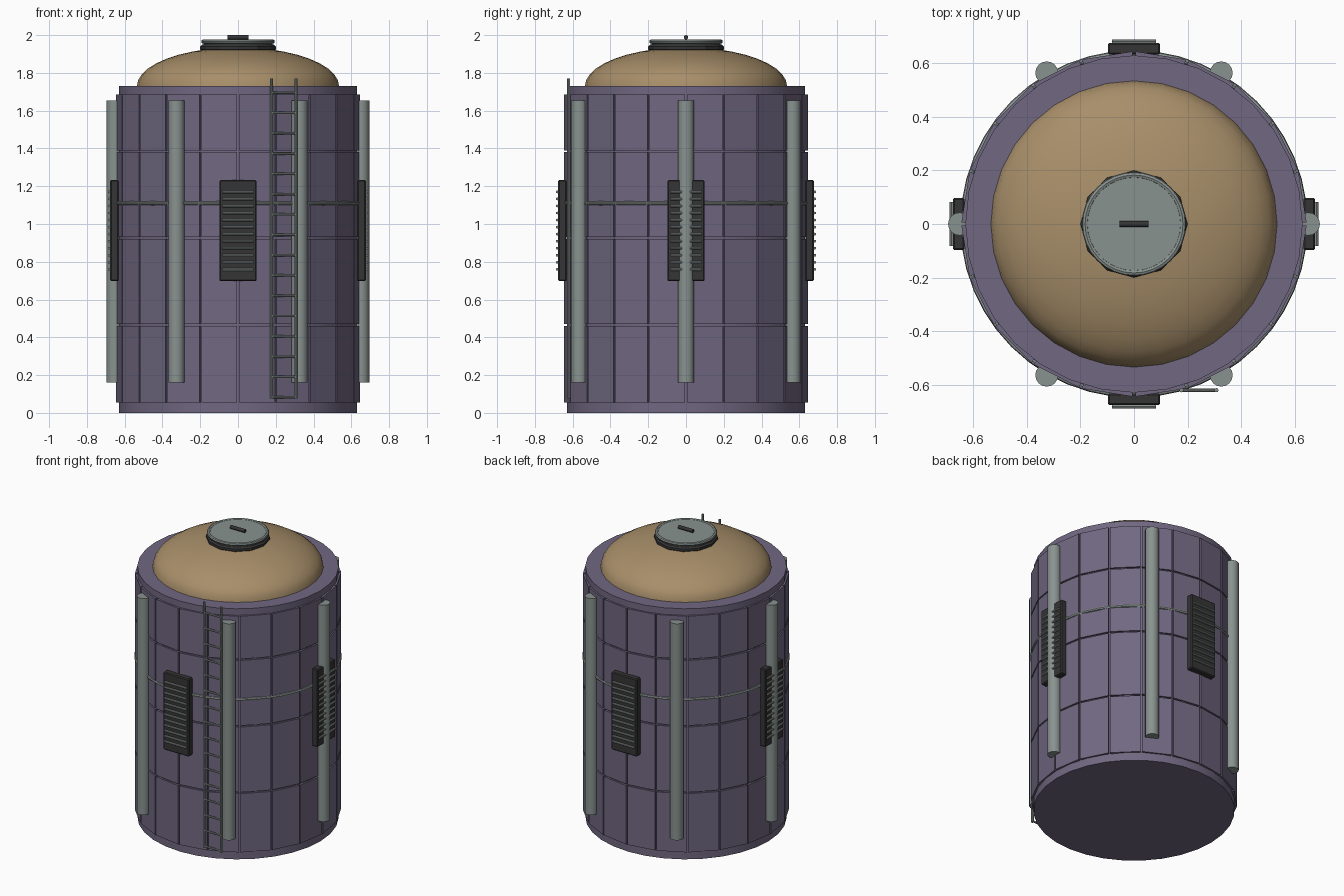
import bpy, bmesh, math
from mathutils import Vector, Matrix

if "Cube" in bpy.data.objects:
    bpy.data.objects.remove(bpy.data.objects["Cube"])


def material(name, rgb):
    m = bpy.data.materials.new(name)
    m.diffuse_color = (*rgb, 1)
    m.use_nodes = True
    m.node_tree.nodes["Principled BSDF"].inputs["Base Color"].default_value = m.diffuse_color
    return m


PURPLE = material("dusty purple", (0.165, 0.138, 0.222))
TAN = material("tan", (0.39, 0.272, 0.142))
GREY = material("pale grey", (0.25, 0.29, 0.275))
DARK = material("charcoal", (0.035, 0.035, 0.035))


def finish(bm, name, mat, smooth=True):
    bmesh.ops.recalc_face_normals(bm, faces=bm.faces)
    me = bpy.data.meshes.new(name)
    bm.to_mesh(me)
    bm.free()
    ob = bpy.data.objects.new(name, me)
    bpy.context.collection.objects.link(ob)
    me.materials.append(mat)
    if smooth:
        bpy.ops.object.select_all(action='DESELECT')
        ob.select_set(True)
        bpy.context.view_layer.objects.active = ob
        bpy.ops.object.shade_smooth_by_angle(angle=math.radians(35))
    return ob


def add_rod(bm, a, b, r, sides):
    """Capped cylinder between two points."""
    a, b = Vector(a), Vector(b)
    d = b - a
    rot = Vector((0, 0, 1)).rotation_difference(d).to_matrix().to_4x4()
    bmesh.ops.create_cone(bm, cap_ends=True, segments=sides, radius1=r, radius2=r,
                          depth=d.length, matrix=Matrix.Translation((a + b) / 2) @ rot)


def lathe(name, profile, sides, mat, closed=False, smooth=True):
    """Revolve (radius, z) points about z; closed joins last point to first."""
    bm = bmesh.new()
    rings = []
    for r, z in profile:
        if r < 1e-5:
            rings.append([bm.verts.new((0, 0, z))] * sides)
        else:
            rings.append([bm.verts.new((r * math.cos(t), r * math.sin(t), z))
                          for t in (2 * math.pi * i / sides for i in range(sides))])
    pairs = list(zip(rings, rings[1:]))
    if closed:
        pairs.append((rings[-1], rings[0]))
    for lo, hi in pairs:
        for i in range(sides):
            j = (i + 1) % sides
            bm.faces.new(list(dict.fromkeys((lo[i], lo[j], hi[j], hi[i]))))
    return finish(bm, name, mat, smooth)


def circle(R, z, r, n=8):
    return [(R + r * math.cos(2 * math.pi * k / n), z + r * math.sin(2 * math.pi * k / n))
            for k in range(n)]


# Tank core
lathe("tank_core", [(0, 0), (0.63, 0), (0.63, 1.73), (0, 1.73)], 32, PURPLE)

# Cladding panels: 20 columns, 4 rows, narrow gaps between
bm = bmesh.new()
levels = [0.05, 0.465, 0.925, 1.385, 1.69]
gap = 0.005
for z0, z1 in zip(levels, levels[1:]):
    for i in range(20):
        t0 = math.radians(18 * i) + gap / 0.645
        t1 = math.radians(18 * (i + 1)) - gap / 0.645
        v = [bm.verts.new((r * math.cos(t), r * math.sin(t), z))
             for z in (z0 + gap, z1 - gap)
             for r, t in ((0.61, t0), (0.645, t0), (0.645, t1), (0.61, t1))]
        for f in ((0, 1, 2, 3), (4, 5, 6, 7), (0, 1, 5, 4),
                  (1, 2, 6, 5), (2, 3, 7, 6), (3, 0, 4, 7)):
            bm.faces.new([v[k] for k in f])
finish(bm, "cladding_panels", PURPLE, smooth=False)

# Domed roof
dome = [(0.535 * math.cos(math.pi / 2 * k / 10), 1.73 + 0.205 * math.sin(math.pi / 2 * k / 10))
        for k in range(10)] + [(0, 1.935)]
lathe("dome_roof", dome, 32, TAN)

# Hatch: gasket, lid, rim ring and handle
lathe("hatch_gasket", [(0, 1.905), (0.19, 1.915), (0.2, 1.925), (0.2, 1.94), (0.19, 1.95), (0, 1.95)],
      12, DARK, smooth=False)
lathe("hatch_lid", [(0, 1.94), (0.182, 1.94), (0.182, 1.973), (0, 1.973)], 32, GREY)
lathe("hatch_rim", circle(0.183, 1.966, 0.012), 32, GREY, closed=True)
bm = bmesh.new()
add_rod(bm, (-0.055, 0, 1.988), (0.055, 0, 1.988), 0.012, 12)
finish(bm, "hatch_handle", DARK)

# Thin hoop around the tank
lathe("hoop_band", circle(0.638, 1.11, 0.011), 48, GREY, closed=True)

# Six vertical pipes
bm = bmesh.new()
for i in range(6):
    t = math.radians(60 * i)
    x, y = 0.652 * math.cos(t), 0.652 * math.sin(t)
    add_rod(bm, (x, y, 0.16), (x, y, 1.655), 0.043, 16)
finish(bm, "vertical_pipes", GREY)

# Four vents with slats
for name, ang in (("right", 0), ("back", 90), ("left", 180), ("front", 270)):
    rot = Matrix.Rotation(math.radians(ang), 4, 'Z')
    bm = bmesh.new()
    bmesh.ops.create_cube(bm, size=1, matrix=rot @ Matrix.Translation((0.655, 0, 0.965))
                          @ Matrix.Diagonal((0.044, 0.196, 0.536, 1)))
    bmesh.ops.bevel(bm, geom=bm.edges[:], offset=0.006, segments=1, affect='EDGES')
    finish(bm, name + "_vent_box", DARK, smooth=False)
    bm = bmesh.new()
    for k in range(12):
        z = 0.76 + k * 0.41 / 11
        add_rod(bm, rot @ Vector((0.682, -0.083, z)), rot @ Vector((0.682, 0.083, z)), 0.0075, 8)
    finish(bm, name + "_vent_slats", GREY)

# Ladder
bm = bmesh.new()
for x in (0.177, 0.308):
    add_rod(bm, (x, -0.621, 0.075), (x, -0.621, 1.77), 0.008, 8)
for k in range(16):
    z = 0.083 + k * 0.1075
    add_rod(bm, (0.177, -0.621, z), (0.308, -0.621, z), 0.0065, 8)
finish(bm, "ladder", GREY)
